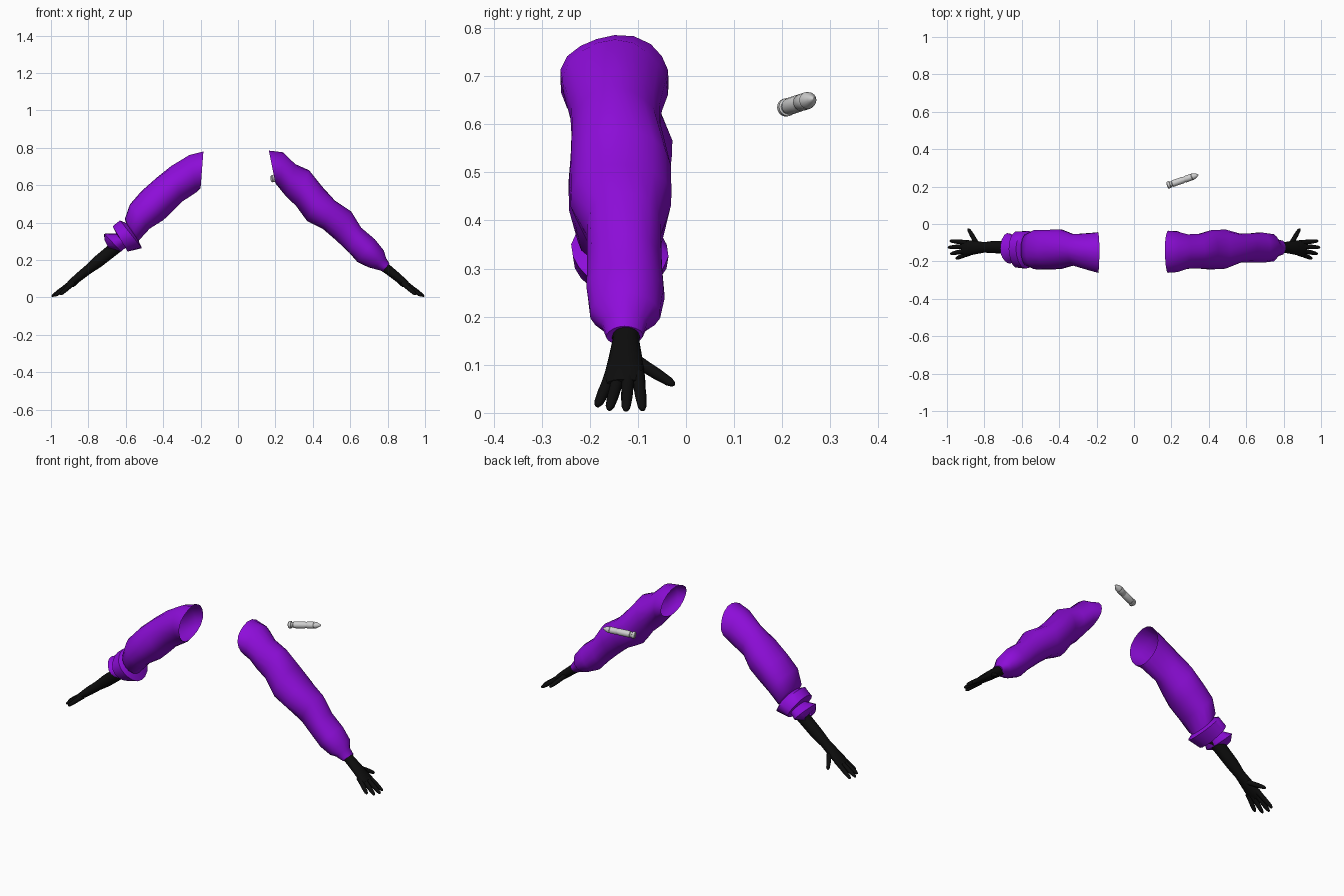
import bpy, bmesh, math
from mathutils import Vector

if "Cube" in bpy.data.objects:
    bpy.data.objects.remove(bpy.data.objects["Cube"])


def material(name, colour):
    mat = bpy.data.materials.new(name)
    mat.use_nodes = True
    mat.diffuse_color = (*colour, 1)
    mat.node_tree.nodes["Principled BSDF"].inputs["Base Color"].default_value = (*colour, 1)
    return mat


PURPLE = material("purple cloth", (0.27, 0.004, 0.70))
BLACK = material("black glove", (0.004, 0.004, 0.004))
GREY = material("light grey metal", (0.62, 0.62, 0.62))


def loft(name, rings, mat, sides, cap_start=True, cap_end=True, wrinkle=0, angle=50):
    """Skin a row of elliptical rings, each given as (centre, half axis, half axis)."""
    bm = bmesh.new()
    loops = []
    for row, (centre, a, b) in enumerate(rings):
        loop = []
        for i in range(sides):
            t = math.tau * i / sides
            swell = 1 + wrinkle * math.sin(3 * t + 2.1 * row) * math.cos(t - 1.3 * row)
            loop.append(bm.verts.new(centre + swell * (a * math.cos(t) + b * math.sin(t))))
        loops.append(loop)
    for low, high in zip(loops, loops[1:]):
        for i in range(sides):
            j = (i + 1) % sides
            bm.faces.new((low[i], low[j], high[j], high[i]))
    if cap_start:
        bm.faces.new(loops[0][::-1])
    if cap_end:
        bm.faces.new(loops[-1])
    bmesh.ops.recalc_face_normals(bm, faces=bm.faces)
    mesh = bpy.data.meshes.new(name)
    bm.to_mesh(mesh)
    bm.free()
    mesh.materials.append(mat)
    obj = bpy.data.objects.new(name, mesh)
    bpy.context.collection.objects.link(obj)
    bpy.ops.object.select_all(action="DESELECT")
    bpy.context.view_layer.objects.active = obj
    obj.select_set(True)
    bpy.ops.object.shade_smooth_by_angle(angle=math.radians(angle))
    return obj


def rod(name, start, end, profile, mat, sides, angle=50):
    """Round bar from start to end; profile lists (fraction along, radius)."""
    start, end = Vector(start), Vector(end)
    along = end - start
    a = along.cross(Vector((0, 0, 1))).normalized()
    b = a.cross(along).normalized()
    rings = [(start + along * f, a * r, b * r) for f, r in profile]
    return loft(name, rings, mat, sides, angle=angle)


def sleeve(name, side, sections):
    """Each section: upper x, z, lower x, z, then y of the front and back edge."""
    rings = []
    for ux, uz, lx, lz, front, back in sections:
        y = (front + back) / 2
        top, bottom = Vector((side * ux, y, uz)), Vector((side * lx, y, lz))
        rings.append(((top + bottom) / 2, (top - bottom) / 2, Vector((0, (back - front) / 2, 0))))
    loft(name, rings, PURPLE, 18, cap_start=False, cap_end=False, wrinkle=0.045)


# Sleeves, from the open shoulder to the gathered cuff
sleeve("left_sleeve", 1, [
    (.165, .785, .20, .61, -.262, -.035),
    (.24, .775, .225, .58, -.255, -.04),
    (.305, .71, .26, .54, -.24, -.055),
    (.38, .68, .31, .49, -.236, -.055),
    (.45, .59, .37, .41, -.245, -.03),
    (.52, .52, .45, .365, -.24, -.03),
    (.605, .46, .525, .305, -.21, -.048),
    (.66, .375, .595, .235, -.205, -.05),
    (.73, .31, .64, .19, -.208, -.043),
    (.78, .25, .70, .16, -.198, -.055),
    (.79, .21, .725, .155, -.175, -.08),
    (.81, .18, .775, .14, -.165, -.09),
    (.80, .17, .78, .145, -.15, -.1),
])
sleeve("right_sleeve", -1, [
    (.185, .78, .20, .585, -.262, -.043),
    (.26, .76, .22, .565, -.245, -.05),
    (.355, .70, .30, .515, -.222, -.053),
    (.435, .64, .35, .46, -.238, -.03),
    (.515, .567, .40, .415, -.246, -.03),
    (.58, .50, .47, .365, -.243, -.032),
    (.605, .42, .525, .31, -.23, -.045),
    (.60, .40, .53, .30, -.21, -.06),
    (.63, .41, .515, .265, -.24, -.035),
    (.67, .38, .59, .245, -.23, -.042),
    (.65, .34, .60, .27, -.19, -.07),
    (.715, .34, .625, .245, -.21, -.05),
    (.715, .31, .69, .26, -.175, -.08),
    (.70, .29, .68, .245, -.155, -.095),
])

# Arms and hands: x, z, y, half width, half thickness
PALM = [
    (.62, .295, -.125, .036, .036),
    (.75, .19, -.123, .033, .033),
    (.80, .15, -.125, .028, .026),
    (.85, .11, -.126, .036, .024),
    (.89, .078, -.128, .042, .02),
    (.915, .06, -.128, .038, .013),
]
FINGERS = {
    "index_finger": ((.89, -.1, .078), (.985, -.09, .006)),
    "middle_finger": ((.895, -.12, .076), (.995, -.125, .005)),
    "ring_finger": ((.89, -.14, .075), (.982, -.16, .007)),
    "little_finger": ((.88, -.155, .078), (.952, -.185, .014)),
    "thumb": ((.835, -.115, .115), (.887, -.024, .058)),
}
FINGER_PROFILE = [(0, .015), (.35, .0125), (.6, .012), (.88, .0095), (.97, .006), (1, .002)]

for label, side in (("left", 1), ("right", -1)):
    normal = Vector((side * .62, 0, .78))
    rings = [(Vector((side * x, y, z)), Vector((0, w, 0)), normal * t) for x, z, y, w, t in PALM]
    loft(label + "_arm_and_palm", rings, BLACK, 14)
    for finger, ends in FINGERS.items():
        start, end = [(side * x, y, z) for x, y, z in ends]
        rod(label + "_" + finger, start, end, FINGER_PROFILE, BLACK, 10)

# Floating metal cartridge with rim, grooves and pointed nose
rod("cartridge", (.178, .206, .634), (.345, .264, .653), [
    (0, .016), (.02, .019), (.09, .019), (.10, .015), (.15, .015), (.17, .018),
    (.50, .018), (.52, .016), (.56, .016), (.58, .018), (.76, .018), (.78, .0165),
    (.80, .018), (.86, .016), (.94, .009), (.99, .004), (1, .001),
], GREY, 16, angle=30)
